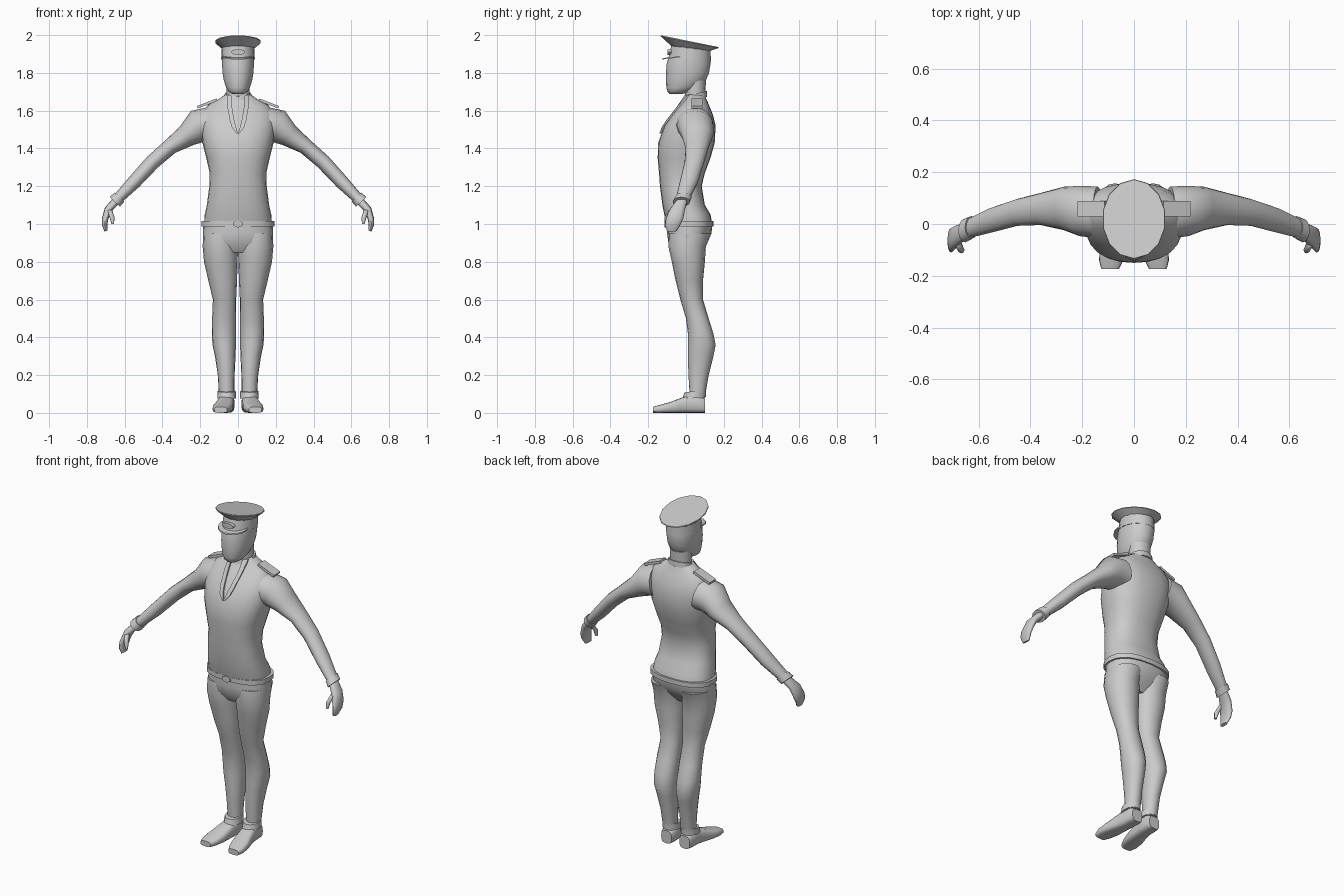
import bpy, bmesh, math
from mathutils import Vector, Matrix

mat = bpy.data.materials.new("plain grey")
mat.diffuse_color = (0.6, 0.6, 0.6, 1)


def finish(name, bm, mirror=False, angle=40):
    bmesh.ops.recalc_face_normals(bm, faces=bm.faces)
    me = bpy.data.meshes.new(name)
    bm.to_mesh(me)
    bm.free()
    me.materials.append(mat)
    ob = bpy.data.objects.new(name, me)
    bpy.context.collection.objects.link(ob)
    bpy.ops.object.select_all(action='DESELECT')
    ob.select_set(True)
    bpy.context.view_layer.objects.active = ob
    bpy.ops.object.shade_smooth_by_angle(angle=math.radians(angle))
    if mirror:
        ob.modifiers.new("mirror", 'MIRROR').use_mirror_merge = False
    return ob


def power(t, e):
    return math.copysign(abs(t) ** (2 / e), t)


def loft(name, rings, n=16, e=2.0, mirror=False, angle=40):
    """Skin closed rings, each given as (centre, axis u, axis v)."""
    bm = bmesh.new()
    loops = []
    for c, u, v in rings:
        loop = []
        for i in range(n):
            a = math.pi / 2 + 2 * math.pi * i / n
            p = Vector(c) + Vector(u) * power(math.cos(a), e) + Vector(v) * power(math.sin(a), e)
            loop.append(bm.verts.new(p))
        loops.append(loop)
    for a, b in zip(loops, loops[1:]):
        for i in range(n):
            j = (i + 1) % n
            bm.faces.new((a[i], a[j], b[j], b[i]))
    bm.faces.new(loops[0])
    bm.faces.new(loops[-1])
    return finish(name, bm, mirror, angle)


def level(z, x0, x1, y0, y1, tilt=0):
    """Ring around a vertical part; tilt lowers the back edge."""
    return (((x0 + x1) / 2, (y0 + y1) / 2, z), ((x1 - x0) / 2, 0, 0), (0, (y1 - y0) / 2, -tilt))


def body(z, hw, y0, y1, tilt=0):
    return level(z, -hw, hw, y0, y1, tilt)


def limb(x, y, z, a, ru, rv):
    """Ring across a limb that slopes down by angle a."""
    return ((x, y, z), (ru * math.sin(a), 0, ru * math.cos(a)), (0, rv, 0))


# Jacket torso
TORSO = [(0.99, .18, -.10, .14), (1.05, .176, -.115, .13), (1.1, .165, -.125, .10),
         (1.2, .152, -.138, .083), (1.27, .15, -.143, .10), (1.35, .168, -.15, .13),
         (1.43, .188, -.147, .152), (1.52, .20, -.115, .157), (1.58, .195, -.072, .142),
         (1.63, .16, -.03, .122), (1.66, .105, -.005, .108), (1.685, .068, 0, .10)]
E = 2.4
loft("jacket", [body(*r) for r in TORSO], 24, E)

# Belt and buckle
loft("belt", [body(z, .194, -.107, .146) for z in (.987, 1.015)], 20, E)
loft("belt_buckle", [((0, y, 1.0), (.027, 0, 0), (0, 0, .018)) for y in (-.10, -.114)], 12)

# Trousers
loft("trouser_seat", [body(1.0, .183, -.10, .14), body(.95, .186, -.10, .135),
                      body(.9, .184, -.093, .10), body(.85, .14, -.06, .06)], 20, 2.3)
LEG = [(.95, 0, .185, -.09, .135), (.88, 0, .187, -.093, .105), (.8, .002, .18, -.075, .10),
       (.7, .005, .157, -.055, .09), (.6, .01, .133, -.03, .09), (.5, .01, .137, 0, .12),
       (.42, .01, .139, .01, .145), (.36, .011, .135, .01, .157), (.3, .013, .122, .01, .145),
       (.2, .018, .107, .013, .12), (.08, .02, .10, .02, .10)]
loft("trouser_legs", [level(*r) for r in LEG], 16, 2.1, True)
loft("trouser_cuffs", [level(.115, .012, .108, -.008, .107, -.006),
                       level(.078, .010, .110, -.020, .105, -.006)], 12, 2, True)

# Shoes, skinned from heel to toe
SHOE = [(.10, .06, .034, .075), (.075, .06, .042, .09), (.02, .062, .042, .095),
        (-.03, .07, .046, .078), (-.09, .08, .052, .055), (-.14, .088, .047, .042),
        (-.174, .092, .034, .032)]
loft("shoes", [((cx, y, h / 2), (hw, 0, 0), (0, 0, h / 2)) for y, cx, hw, h in SHOE],
     16, 3.2, True)

# Sleeves, cuffs and hands
ARM = [(.14, .045, 1.525, .2, .095, .10), (.21, .05, 1.518, .45, .09, .097),
       (.27, .06, 1.468, .65, .061, .084), (.36, .058, 1.408, .75, .042, .062),
       (.45, .045, 1.33, .78, .04, .052), (.55, .015, 1.222, .78, .037, .048),
       (.645, -.02, 1.125, .8, .027, .036)]
loft("sleeves", [limb(*r) for r in ARM], 16, 2, True, 60)
loft("sleeve_cuffs", [limb(.627, -.013, 1.143, .8, .035, .044),
                      limb(.652, -.025, 1.117, .8, .037, .046)], 12, 2, True)
HAND = [(.645, -.022, 1.122, .9, .022, .03), (.685, -.045, 1.08, 1.2, .021, .04),
        (.703, -.06, 1.03, 1.5, .017, .046), (.706, -.07, .995, 1.7, .014, .04),
        (.698, -.075, .963, 1.9, .009, .026)]
loft("hands", [limb(*r) for r in HAND], 12, 2.3, True, 60)
loft("thumbs", [limb(.68, -.075, 1.075, 1.6, .014, .016), limb(.667, -.10, 1.035, 1.6, .013, .013),
                limb(.663, -.104, 1.0, 1.7, .007, .008)], 8, 2, True, 60)

# Neck, collar and head
loft("neck", [body(1.65, .062, -.002, .10), body(1.76, .062, -.01, .106)], 16)
loft("collar", [body(1.662, .078, -.012, .112, -.012), body(1.69, .07, -.006, .11, -.014)], 16)
HEAD = [(1.688, .03, -.085, -.02), (1.70, .05, -.097, .02), (1.722, .064, -.104, .07),
        (1.76, .076, -.106, .105), (1.80, .083, -.106, .122), (1.85, .086, -.102, .13),
        (1.89, .085, -.09, .128)]
loft("head", [body(*r) for r in HEAD], 18, 2.1, False, 50)

# Peaked cap
loft("cap_band", [body(1.872, .089, -.092, .132, .0125), body(1.932, .087, -.078, .13, .0125)], 16)
loft("cap_crown", [body(1.93, .086, -.078, .13, .0125), body(1.963, .123, -.134, .173, .031),
                   body(1.968, .121, -.133, .171, .031)], 14, 2, False, 25)
loft("cap_visor", [body(1.881, .086, -.126, .045, -.01), body(1.888, .086, -.124, .045, -.01)], 16)
loft("cap_badge", [((0, y, 1.91), (.037, 0, 0), (0, 0, .015)) for y in (-.075, -.099)], 12)


# Lapels laid on the chest surface
def chest(x, z, off):
    for a, b in zip(TORSO, TORSO[1:]):
        if a[0] <= z <= b[0]:
            t = (z - a[0]) / (b[0] - a[0])
            _, hw, y0, y1 = [p + (q - p) * t for p, q in zip(a, b)]
            r = (1 - min(1, abs(x / hw)) ** E) ** (1 / E)
            return Vector((x, (y0 + y1) / 2 - r * (y1 - y0) / 2 - off, z))


bm = bmesh.new()
rows = []
for x0, x1, z in [(.036, .06, 1.684), (.032, .056, 1.62), (.02, .044, 1.55),
                  (.01, .032, 1.51), (.0, .006, 1.478)]:
    rows.append([[bm.verts.new(chest(x, z, off)) for x in (x0, x1)] for off in (-.004, .011)])
for (a, b), (c, d) in zip(rows, rows[1:]):
    for p, q, r, s in ((b[0], b[1], d[1], d[0]), (a[0], a[1], c[1], c[0]),
                       (a[0], b[0], d[0], c[0]), (a[1], b[1], d[1], c[1])):
        bm.faces.new((p, q, r, s))
for a, b in (rows[0], rows[-1]):
    bm.faces.new((a[0], a[1], b[1], b[0]))
finish("lapels", bm, True)

# Shoulder straps
bm = bmesh.new()
bmesh.ops.create_cube(bm, size=1, matrix=Matrix.Translation((.163, .058, 1.638))
                      @ Matrix.Rotation(.37, 4, 'Y') @ Matrix.Diagonal((.112, .06, .014, 1)))
finish("shoulder_straps", bm, True)
